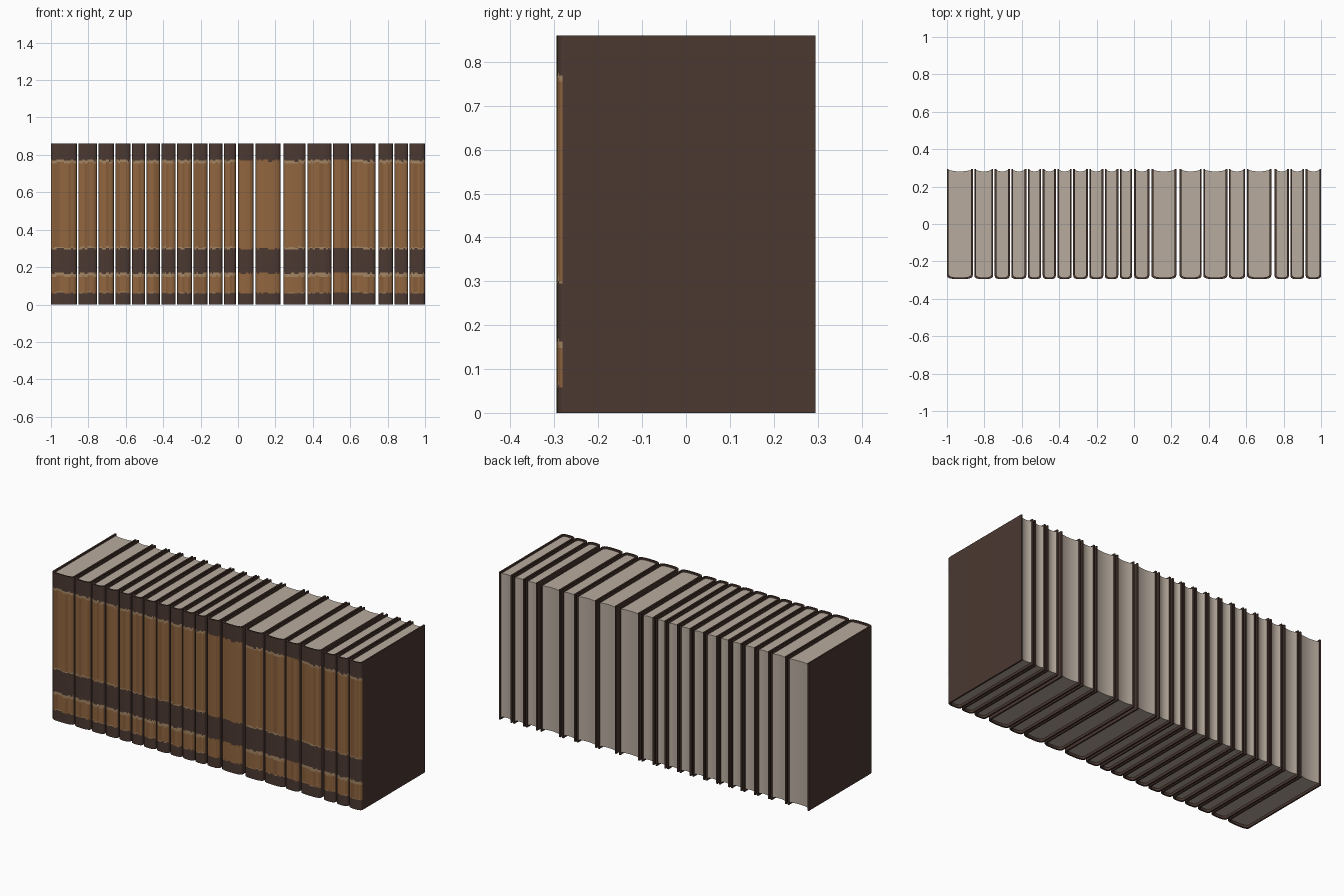
import bpy, bmesh, math, random

if "Cube" in bpy.data.objects:
    bpy.data.objects.remove(bpy.data.objects["Cube"])

random.seed(4)
H, Y_BACK, Y_EDGE, Y_FRONT = 0.86, 0.295, -0.274, -0.295
T = 0.009   # cover board thickness


def material(name, rgb):
    m = bpy.data.materials.new(name)
    m.diffuse_color = (*rgb, 1)
    m.use_nodes = True
    m.node_tree.nodes["Principled BSDF"].inputs["Base Color"].default_value = m.diffuse_color
    return m


COVER = material("dark brown cover", (0.070, 0.040, 0.031))
BROWN = material("brown leather", (0.285, 0.133, 0.050))
STREAK = material("worn leather", (0.235, 0.108, 0.041))
TAN = material("pale tan trim", (0.37, 0.235, 0.125))
PAGES = material("page paper", (0.48, 0.41, 0.345))

# heights where the spine is cut, and the bands between them
CUTS = [0, 0.058, 0.064, 0.070, 0.148, 0.155, 0.163, 0.170, 0.295, 0.301,
        0.307, 0.313, 0.755, 0.762, 0.769, 0.775, H]


def band_material(z, wear, faded):
    """0 cover, 1 brown, 2 streak, 3 tan; wear shifts the ragged band edges."""
    z += wear
    if z < 0.060 or 0.168 < z < 0.298 or z > 0.771:
        return 0
    trim = z < 0.064 or 0.150 < z < 0.2 or 0.298 <= z < 0.306 or z > 0.757
    if trim and not faded:
        return 3
    return 1


def finish(name, bm, mats):
    bmesh.ops.recalc_face_normals(bm, faces=bm.faces)
    me = bpy.data.meshes.new(name)
    bm.to_mesh(me)
    bm.free()
    for m in mats:
        me.materials.append(m)
    ob = bpy.data.objects.new(name, me)
    bpy.context.collection.objects.link(ob)
    bpy.ops.object.select_all(action='DESELECT')
    ob.select_set(True)
    bpy.context.view_layer.objects.active = ob
    bpy.ops.object.shade_smooth_by_angle(angle=math.radians(35))
    return ob


def u_profile(cx, hw, inset, n=14):
    """U-shaped section: two boards joined by a rounded spine."""
    w = hw - inset
    pts = [(cx - w, Y_BACK)]
    for i in range(n + 1):
        a = math.pi * i / n
        c, s = math.cos(a), math.sin(a)
        x = -math.copysign(abs(c) ** 0.7, c) * w
        y = Y_EDGE + inset - (Y_EDGE - Y_FRONT) * max(s, 0) ** 0.7
        pts.append((cx + x, y))
    return pts + [(cx + w, Y_BACK)]


def cover(name, cx, hw, faded):
    bm = bmesh.new()
    outer, inner = u_profile(cx, hw, 0), u_profile(cx, hw, T)
    n = len(outer)
    vo = [[bm.verts.new((x, y, z)) for x, y in outer] for z in CUTS]
    vi = [[bm.verts.new((x, y, z)) for x, y in inner] for z in (0, H)]
    for j in range(n - 1):
        on_spine = 1 < j < n - 3
        wear = random.uniform(-0.006, 0.006)
        streak = random.random() < 0.3
        for k in range(len(CUTS) - 1):
            f = bm.faces.new((vo[k][j], vo[k][j + 1], vo[k + 1][j + 1], vo[k + 1][j]))
            if on_spine:
                mi = band_material((CUTS[k] + CUTS[k + 1]) / 2, wear, faded)
                f.material_index = 2 if mi == 1 and streak else mi
        bm.faces.new((vi[0][j], vi[1][j], vi[1][j + 1], vi[0][j + 1]))
        bm.faces.new((vo[0][j], vi[0][j], vi[0][j + 1], vo[0][j + 1]))
        bm.faces.new((vo[-1][j], vo[-1][j + 1], vi[1][j + 1], vi[1][j]))
    # fore-edge ends of the two boards
    for j in (0, n - 1):
        bm.faces.new([row[j] for row in vo] + [vi[1][j], vi[0][j]])
    finish(name, bm, (COVER, BROWN, STREAK, TAN))


def page_block(name, cx, hw):
    """Paper block with a hollow fore-edge, filling the cover."""
    w = hw - T + 0.0005
    pts = u_profile(cx, hw, T - 0.0005)[1:-1]
    for i in range(9):
        t = 1 - 2 * i / 8
        pts.append((cx + t * w, 0.281 + 0.008 * t * t))
    bm = bmesh.new()
    face = bm.faces.new([bm.verts.new((x, y, 0.014)) for x, y in pts])
    ext = bmesh.ops.extrude_face_region(bm, geom=[face])
    for v in ext["geom"]:
        if isinstance(v, bmesh.types.BMVert):
            v.co.z = H - 0.010
    finish(name, bm, (PAGES,))


# row of books: the x position of each gap, and the wider gaps
GAPS = [-1.0, -0.858, -0.749, -0.660, -0.572, -0.492, -0.414, -0.329, -0.243,
        -0.160, -0.080, -0.005, 0.088, 0.235, 0.366, 0.503, 0.599, 0.743,
        0.832, 0.914, 1.0]
WIDE = {0.235: 0.018, 0.743: 0.018, 0.088: 0.012, -0.005: 0.012, 0.599: 0.011,
        0.366: 0.010, -1.0: 0, 1.0: 0}
FADED = {11, 12, 15}

for b in range(len(GAPS) - 1):
    left = GAPS[b] + WIDE.get(GAPS[b], 0.008) / 2
    right = GAPS[b + 1] - WIDE.get(GAPS[b + 1], 0.008) / 2
    cx, hw = (left + right) / 2, (right - left) / 2
    cover(f"book_cover_{b + 1}", cx, hw, b in FADED)
    page_block(f"book_pages_{b + 1}", cx, hw)
